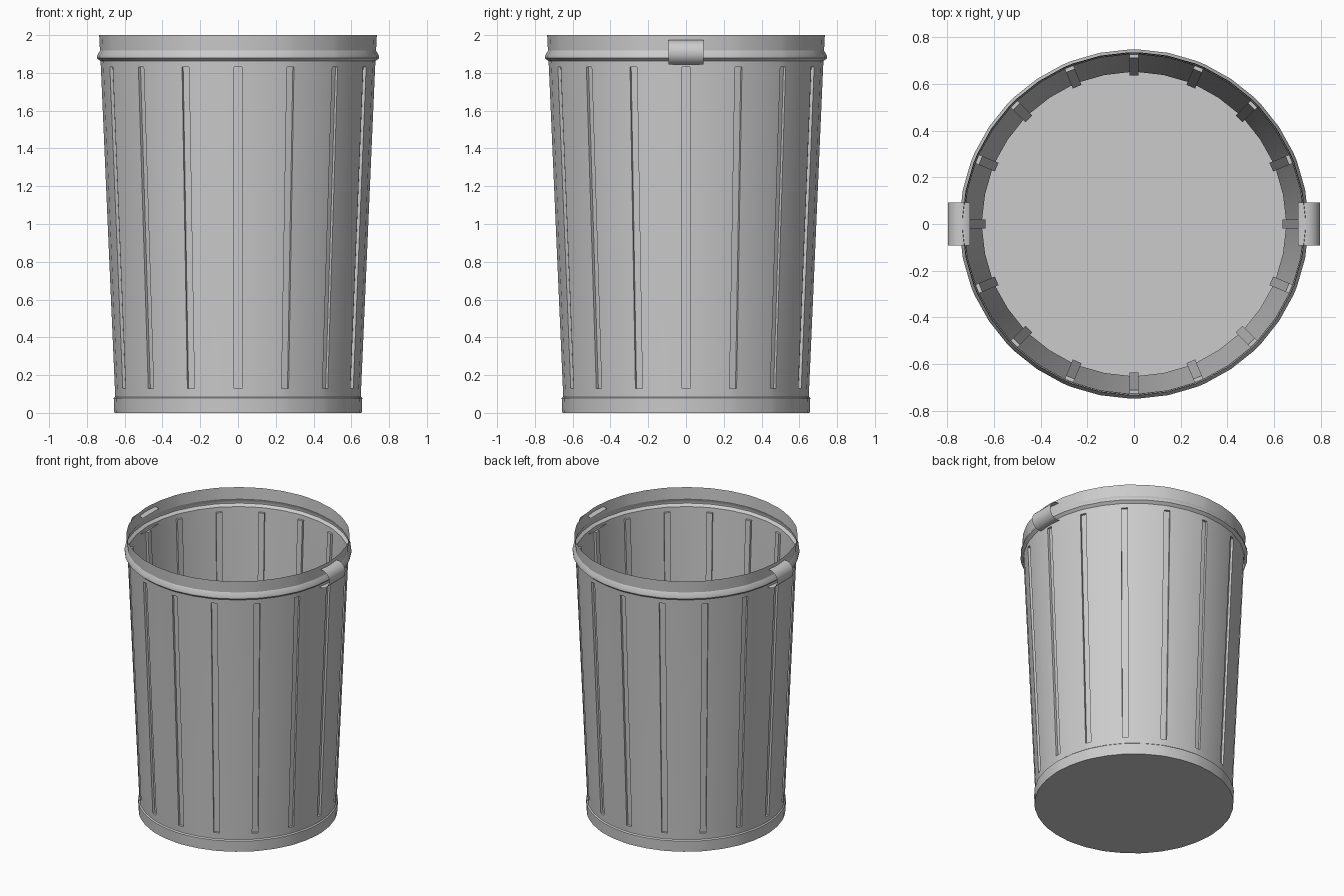
import bpy, bmesh
from math import cos, sin, pi, radians
from mathutils import Vector

if "Cube" in bpy.data.objects:
    bpy.data.objects.remove(bpy.data.objects["Cube"])

RIBS = 16          # pressed grooves around the wall
HALF = 0.02        # groove half width
DEPTH = 0.016      # groove depth

# (radius, height) outline: foot band, tapered wall, rolled bead, collar
PROFILE = [(0.655, 0.0), (0.658, 0.078), (0.650, 0.085), (0.652, 0.13),
           (0.726, 1.83), (0.728, 1.862), (0.747, 1.878), (0.747, 1.89),
           (0.731, 1.918), (0.735, 2.0)]
GROOVE_ROW = 3     # profile segment that carries the grooves


def finish(bm, name):
    mesh = bpy.data.meshes.new(name)
    bm.to_mesh(mesh)
    bm.free()
    obj = bpy.data.objects.new(name, mesh)
    bpy.context.collection.objects.link(obj)
    bpy.ops.object.select_all(action='DESELECT')
    bpy.context.view_layer.objects.active = obj
    obj.select_set(True)
    bpy.ops.object.shade_smooth_by_angle(angle=radians(30))
    return obj


def ring(bm, r, z):
    verts = []
    for k in range(RIBS):
        a = 2 * pi * k / RIBS
        rad, tan = Vector((cos(a), sin(a), 0)), Vector((-sin(a), cos(a), 0))
        mid = a + pi / RIBS
        for s in (-HALF, HALF):
            verts.append(bm.verts.new(rad * r + tan * s + Vector((0, 0, z))))
        verts.append(bm.verts.new((r * cos(mid), r * sin(mid), z)))
    return verts


# Can body: turned shell with grooves pushed inward
bm = bmesh.new()
rings = [ring(bm, r, z) for r, z in PROFILE]
n = RIBS * 3
grooves = []
for row, (lo, hi) in enumerate(zip(rings, rings[1:])):
    for i in range(n):
        j = (i + 1) % n
        f = bm.faces.new((lo[i], lo[j], hi[j], hi[i]))
        if row == GROOVE_ROW and i % 3 == 0:
            grooves.append(f)
bm.normal_update()
for f in bmesh.ops.extrude_discrete_faces(bm, faces=grooves)['faces']:
    c = f.calc_center_median()
    inward = -Vector((c.x, c.y, 0)).normalized() * DEPTH
    bmesh.ops.translate(bm, verts=list(f.verts), vec=inward)
# Floor closes the lowest ring
bm.faces.new(list(reversed(rings[0])))
finish(bm, "can_body")


# Handles: curved straps whose ends pass through the collar
def handle(name, side):
    bm = bmesh.new()
    steps, prev = 20, None
    for i in range(steps + 1):
        t = radians(-123 + 246 * i / steps)
        x, z = side * (0.735 + 0.062 * cos(t)), 1.908 + 0.065 * sin(t)
        pair = [bm.verts.new((x, y * side, z)) for y in (-0.093, 0.093)]
        if prev:
            bm.faces.new((prev[0], prev[1], pair[1], pair[0]))
        prev = pair
    finish(bm, name)


handle("right_handle", 1)
handle("left_handle", -1)
